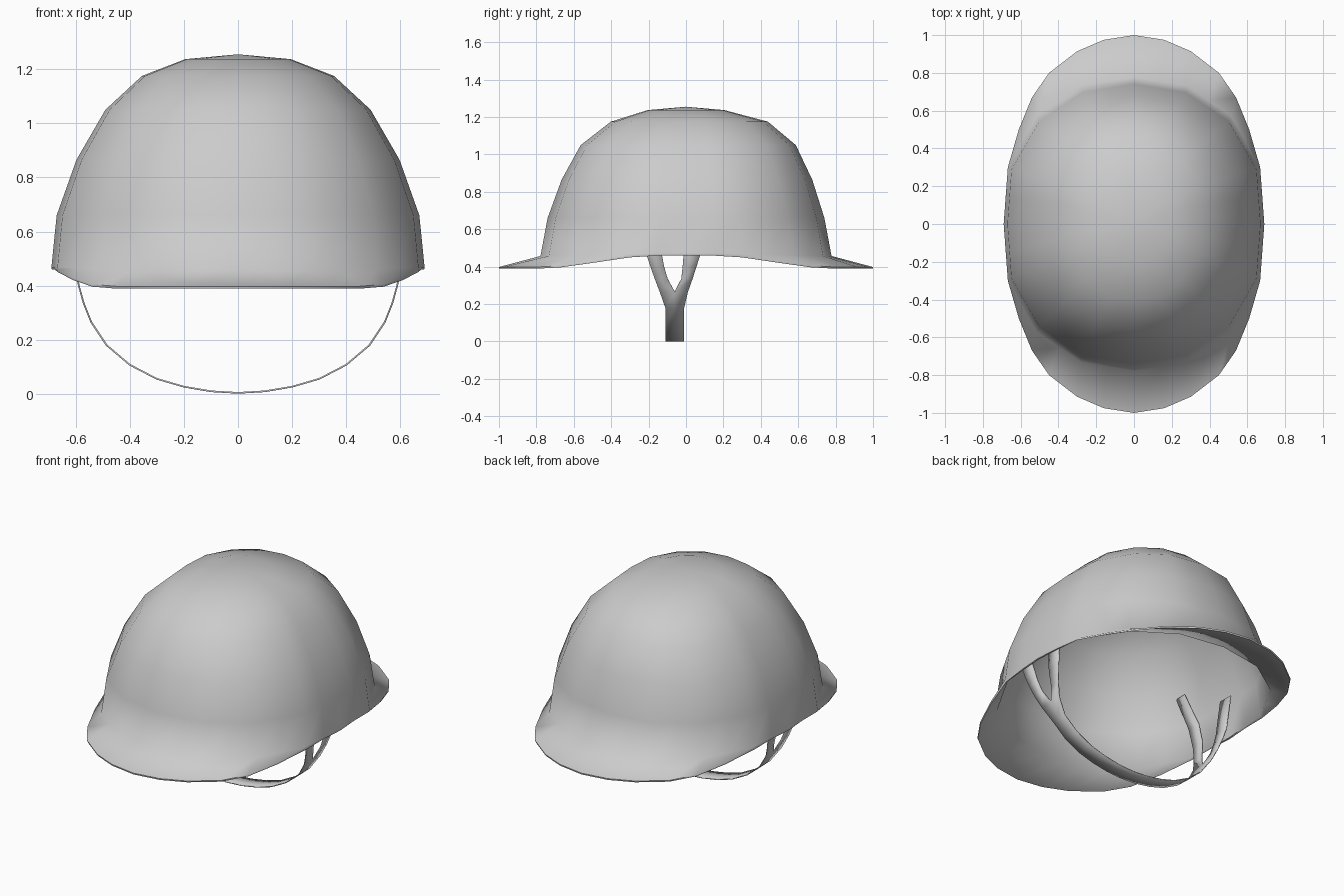
import bpy, bmesh, math

if "Cube" in bpy.data.objects:
    bpy.data.objects.remove(bpy.data.objects["Cube"])

GREY = (0.6, 0.6, 0.6, 1.0)
grey = bpy.data.materials.new("plain grey")
grey.use_nodes = True
grey.diffuse_color = GREY
grey.node_tree.nodes["Principled BSDF"].inputs["Base Color"].default_value = GREY

# Quarter outlines from side to end: sixteen-sided dome, finer brim
DOME_CORNERS = [(1, 0), (0.968, 0.39), (0.748, 0.735), (0.405, 0.942), (0, 1)]
BRIM_QUARTER = [(1, 0), (0.984, 0.15), (0.968, 0.3), (0.884, 0.5), (0.783, 0.67),
                (0.652, 0.8), (0.435, 0.915), (0.232, 0.975), (0, 1)]
DOME_QUARTER = []
for (x0, y0), (x1, y1) in zip(DOME_CORNERS, DOME_CORNERS[1:]):
    DOME_QUARTER += [(x0, y0), ((x0 + x1) / 2, (y0 + y1) / 2)]
DOME_QUARTER.append(DOME_CORNERS[-1])


def make_object(name, bm, angle):
    bmesh.ops.recalc_face_normals(bm, faces=bm.faces)
    mesh = bpy.data.meshes.new(name)
    bm.to_mesh(mesh)
    bm.free()
    mesh.materials.append(grey)
    obj = bpy.data.objects.new(name, mesh)
    bpy.context.collection.objects.link(obj)
    bpy.ops.object.select_all(action="DESELECT")
    obj.select_set(True)
    bpy.context.view_layer.objects.active = obj
    bpy.ops.object.shade_smooth_by_angle(angle=math.radians(angle))
    return obj


def droop(y):
    # The brim dips toward the front and back, and stays level at the sides
    t = min(max((abs(y) - 0.15) / 0.65, 0), 1)
    return 0.07 * t * t * (3 - 2 * t)


def ring(bm, quarter, a, b, z, shift=0, dip=0):
    # Mirror the quarter outline into a full loop
    half = quarter + [(-x, y) for x, y in reversed(quarter[:-1])]
    loop = half + [(x, -y) for x, y in reversed(half[1:-1])]
    return [bm.verts.new((a * x, b * y + shift, z - dip * droop(b * y))) for x, y in loop]


# Helmet shell: half width, half length, height, lengthwise shift
dome = [
    (0.67, 0.74, 0.66, 0.0),
    (0.597, 0.67, 0.865, 0.005),
    (0.49, 0.575, 1.05, 0.012),
    (0.355, 0.42, 1.175, 0.018),
    (0.195, 0.205, 1.237, 0.0),
]
WALL = 0.012
bm = bmesh.new()
rings = [ring(bm, DOME_QUARTER, a - WALL, b - WALL, z - WALL / 2, s)
         for a, b, z, s in reversed(dome)]
rings.append(ring(bm, DOME_QUARTER, 0.676, 0.766, 0.46, dip=0.2))
rings.append(ring(bm, BRIM_QUARTER, 0.687, 0.998, 0.459, dip=1))
rings.append(ring(bm, BRIM_QUARTER, 0.69, 1.0, 0.468, dip=1))
rings.append(ring(bm, DOME_QUARTER, 0.689, 0.778, 0.471, dip=0.2))
rings += [ring(bm, DOME_QUARTER, *row) for row in dome]
for low, high in zip(rings, rings[1:]):
    for i in range(len(low)):
        j = (i + 1) % len(low)
        bm.faces.new((low[i], low[j], high[j], high[i]))
for edge, z in ((rings[0], 1.255 - WALL), (rings[-1], 1.255)):
    tip = bm.verts.new((0, 0, z))
    for i in range(len(edge)):
        bm.faces.new((edge[i], edge[(i + 1) % len(edge)], tip))
make_object("helmet_shell", bm, 72)


# Chin strap, one band below that forks into two ends on each side
def add_strip(bm, rows):
    # Each row: x, z, front edge y, rear edge y
    pairs = [(bm.verts.new((x, y0, z)), bm.verts.new((x, y1, z))) for x, z, y0, y1 in rows]
    for (a, b), (c, d) in zip(pairs, pairs[1:]):
        bm.faces.new((a, b, d, c))


band = [(0.1, 0.01), (0.2, 0.027), (0.3, 0.056), (0.4, 0.108), (0.485, 0.18)]
front = [(0.542, 0.265, -0.14, -0.06), (0.57, 0.335, -0.167, -0.098),
         (0.588, 0.4, -0.19, -0.117), (0.6, 0.46, -0.21, -0.128),
         (0.608, 0.6, -0.255, -0.17), (0.565, 0.8, -0.31, -0.24)]
rear = [(0.542, 0.265, -0.06, 0.01), (0.57, 0.335, -0.025, 0.035),
        (0.588, 0.4, -0.018, 0.056), (0.6, 0.46, -0.013, 0.075), (0.61, 0.66, 0.01, 0.1)]

bm = bmesh.new()
for fork, y0, y1 in ((front, -0.11, -0.06), (rear, -0.06, -0.01)):
    half = [(x, z, y0, y1) for x, z in band] + fork
    mirrored = [(-x, z, f, r) for x, z, f, r in reversed(half)]
    add_strip(bm, mirrored + [(0, 0.004, y0, y1)] + half)
bmesh.ops.remove_doubles(bm, verts=bm.verts, dist=0.0005)
strap = make_object("chin_strap", bm, 50)
solid = strap.modifiers.new("thickness", "SOLIDIFY")
solid.thickness = 0.006
solid.offset = 0
